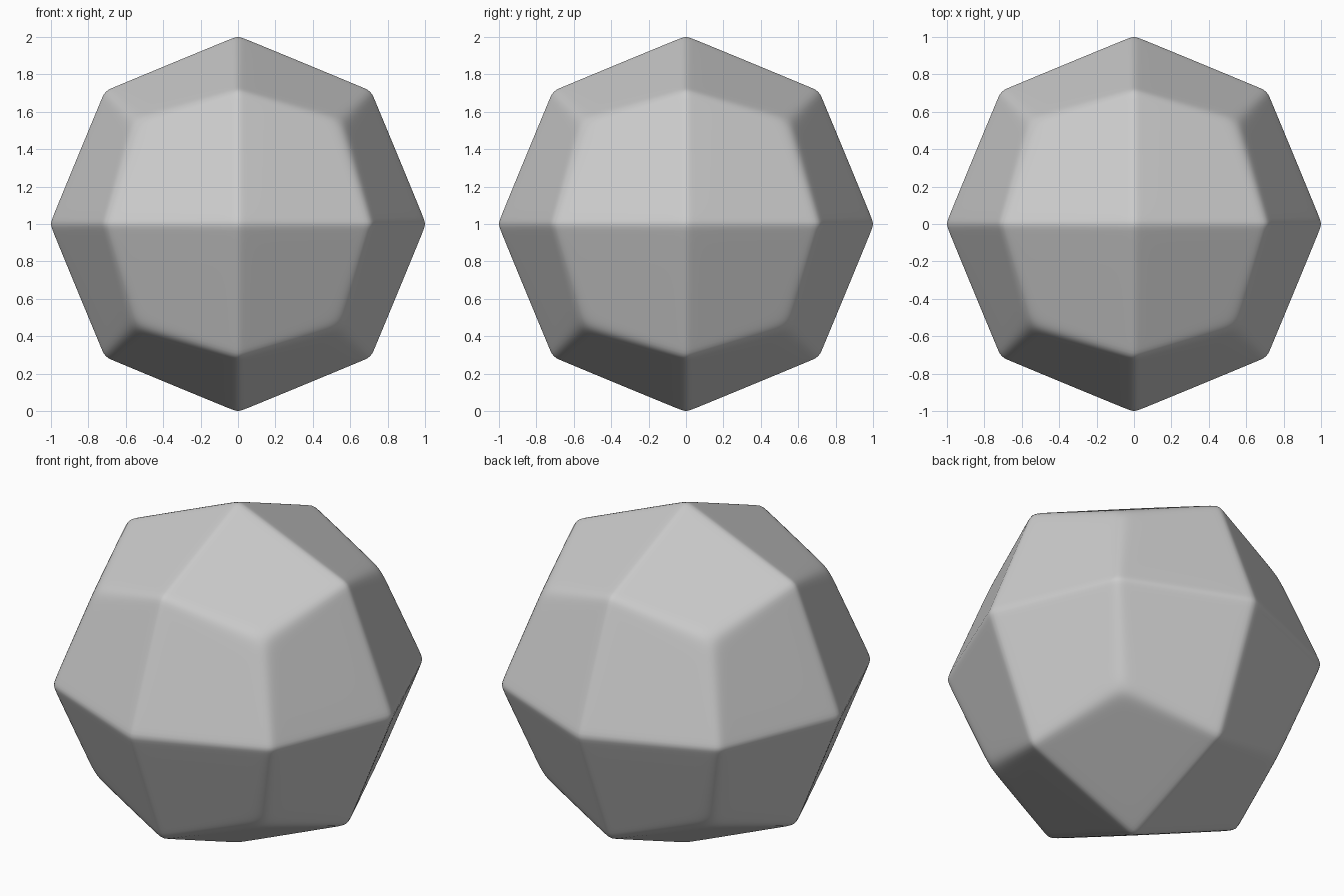
import bpy, bmesh, math
from mathutils import Vector

if "Cube" in bpy.data.objects:
    bpy.data.objects.remove(bpy.data.objects["Cube"])

T = math.tan(math.pi / 8)      # slope of the octagonal outline
EDGE = 0.014                   # softness of edges on the three octagons


def radius(d):
    # 24 kite-shaped planes, blended softly where they meet
    a = [abs(c) for c in d]
    s = sum(math.sqrt(c * c + EDGE * EDGE) for c in a)
    k = 0.015 + 0.03 * min(a)  # blend widens toward the three-way corners
    m = max(a)
    top = m + k * math.log(sum(math.exp((c - m) / k) for c in a))
    return 1 / (T * s + (1 - T) * top)


# Cube grid projected outward onto the rounded 24-faced solid
bm = bmesh.new()
bmesh.ops.create_cube(bm, size=2)
bmesh.ops.subdivide_edges(bm, edges=bm.edges[:], cuts=79, use_grid_fill=True)
scale = 1 / radius(Vector((0, 0, 1)))
for v in bm.verts:
    d = Vector([math.tan(c * math.pi / 4) for c in v.co]).normalized()
    v.co = d * radius(d) * scale + Vector((0, 0, 1))
for f in bm.faces:
    f.smooth = True
bmesh.ops.recalc_face_normals(bm, faces=bm.faces[:])

mesh = bpy.data.meshes.new("faceted_ball")
bm.to_mesh(mesh)
bm.free()
obj = bpy.data.objects.new("faceted_ball", mesh)
bpy.context.collection.objects.link(obj)
